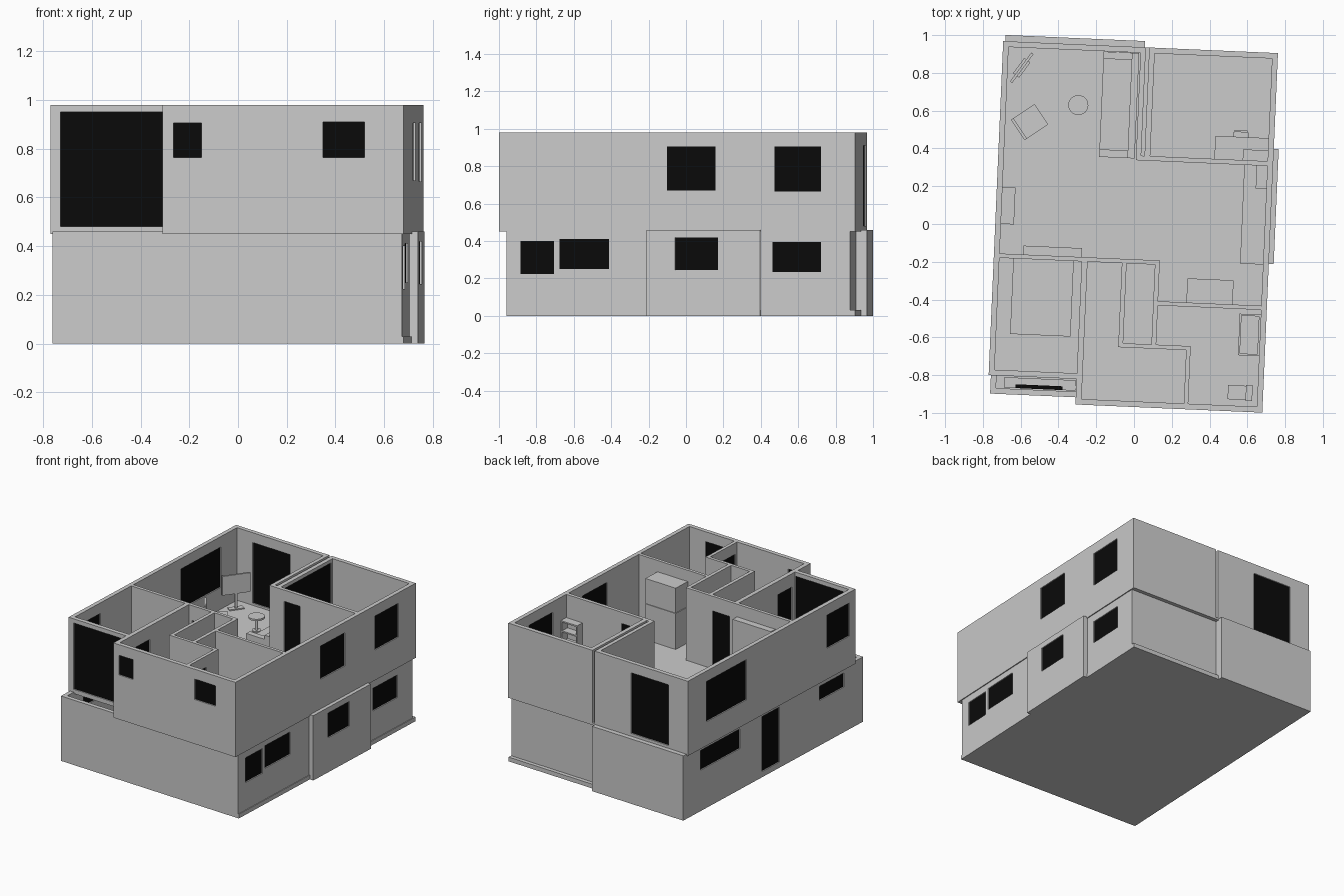
import bpy, bmesh, math
from mathutils import Matrix, Vector

TILT = math.radians(-2.5)          # the whole plan is turned slightly on the grid
black = bpy.data.materials.new("black_glass")
black.diffuse_color = (0.003, 0.003, 0.003, 1)
F = 0.465                          # upper floor level
TOP = 0.98


def finish(name, bm, mat=None):
    bmesh.ops.recalc_face_normals(bm, faces=bm.faces)
    me = bpy.data.meshes.new(name)
    bm.to_mesh(me)
    bm.free()
    ob = bpy.data.objects.new(name, me)
    ob.rotation_euler.z = TILT
    if mat:
        me.materials.append(mat)
    bpy.context.collection.objects.link(ob)
    return ob


def add_box(bm, x0, x1, y0, y1, z0, z1, m=Matrix()):
    c = Vector(((x0 + x1) / 2, (y0 + y1) / 2, (z0 + z1) / 2))
    s = Matrix.Diagonal((x1 - x0, y1 - y0, z1 - z0, 1))
    bmesh.ops.create_cube(bm, size=1, matrix=m @ Matrix.Translation(c) @ s)


def boxes(name, *parts, mat=None, m=Matrix()):
    bm = bmesh.new()
    for p in parts:
        add_box(bm, *p, m=m)
    return finish(name, bm, mat)


def wall(name, axis, a, b, c0, c1, z0, z1, openings=()):
    """Wall from a to b along an axis, built around recessed black panes."""
    bm, panes = bmesh.new(), bmesh.new()

    def seg(target, p, q, lo, hi, inset=0.0):
        if q - p < 1e-5 or hi - lo < 1e-5:
            return
        t = (c0 + inset, c1 - inset)
        r = (p, q) + t if axis == 'x' else t + (p, q)
        add_box(target, *r, lo, hi)

    cur = a
    for p, q, lo, hi in sorted(openings):
        seg(bm, cur, p, z0, z1)
        seg(bm, p, q, z0, lo)
        seg(bm, p, q, hi, z1)
        seg(panes, p, q, lo, hi, 0.008)
        cur = q
    seg(bm, cur, b, z0, z1)
    finish(name, bm)
    if openings:
        finish(name + "_panes", panes, black)
    else:
        panes.free()


# Ground slab
boxes("ground_slab", (-.722, .72, -.93, .937, 0, .03),
      (-.722, .017, .937, .97, 0, .03), (.72, .748, -.18, .43, 0, .03))

# Lower storey walls
L = (.03, .46)
wall("lower_front_wall", 'x', -.722, .715, -.93, -.90, *L)
wall("lower_left_wall", 'y', -.90, .97, -.722, -.692, *L,
     [(.37, .79, .29, .43), (-.045, .14, .04, .43), (-.73, -.47, .32, .42)])
wall("lower_back_left_wall", 'x', -.692, .017, .935, .97, *L)
wall("lower_back_return", 'y', .88, .935, -.013, .017, *L)
wall("lower_back_right_wall", 'x', .017, .715, .88, .91, *L)
wall("lower_right_wall_front", 'y', -.90, -.18, .685, .715, *L,
     [(-.855, -.675, .225, .40), (-.645, -.38, .25, .41)])
wall("lower_right_wall_back", 'y', .43, .88, .685, .715, *L, [(.495, .755, .235, .395)])
wall("bay_wall", 'y', -.18, .43, .715, .748, *L, [(-.025, .205, .245, .42)])
for i, v in enumerate((-.18, .40)):
    wall(f"bay_return_{i}", 'x', .685, .715, v, v + .03, *L)

# Upper floor slab
boxes("upper_floor", (-.734, .722, -.833, .937, .45, F),
      (-.268, .722, -.968, -.833, .45, F))

# Upper outer walls
U = (F, TOP)
wall("upper_left_wall", 'y', -.803, .907, -.734, -.704, *U,
     [(.316, .74, .62, .905), (-.77, -.533, .67, .905)])
wall("upper_right_wall", 'y', -.938, .907, .692, .722, *U,
     [(-.07, .19, .67, .905), (.505, .755, .665, .905)])
wall("upper_back_left_wall", 'x', -.734, .022, .907, .937, *U, [(-.577, -.275, .48, .91)])
wall("upper_back_right_wall", 'x', .04, .722, .907, .937, *U)
wall("upper_front_wall", 'x', -.268, .722, -.968, -.938, *U,
     [(-.223, -.108, .765, .905), (.392, .562, .765, .91)])
wall("upper_front_left_wall", 'x', -.734, -.268, -.833, -.803, *U, [(-.694, -.27, .48, .95)])

# Upper partitions
wall("party_wall_left", 'y', .338, .907, -.005, .022, *U)
wall("party_wall_right", 'y', .338, .907, .04, .07, *U, [(.40, .895, .48, .955)])
wall("study_front_wall", 'x', .022, .692, .338, .363, *U, [(.115, .245, .47, .90)])
wall("bedroom_back_wall", 'x', -.704, .145, -.21, -.187, *U, [(-.21, -.07, .47, .875)])
wall("bedroom_side_wall", 'y', -.938, -.21, -.268, -.237, *U, [(-.77, -.62, .47, .885)])
wall("closet_left_wall", 'y', -.655, -.21, -.055, -.03, *U)
wall("closet_right_wall", 'y', -.635, -.21, .12, .145, *U)
wall("closet_front_wall", 'x', -.03, .328, -.655, -.633, *U)
wall("bath_back_wall", 'x', .145, .692, -.425, -.403, *U)
wall("bath_side_wall", 'y', -.938, -.655, .305, .328, *U, [(-.92, -.76, .47, .90)])

# Living room: sofa, cabinets
boxes("sofa", (-.20, -.05, .387, .867, F, .54), (-.05, -.012, .347, .905, F, .61),
      (-.20, -.05, .347, .387, F, .58), (-.20, -.05, .867, .905, F, .58))
boxes("tall_media_unit", (-.58, -.27, -.187, -.14, F, .89))
boxes("sideboard", (-.704, -.635, -.03, .165, F, .60))

# Round pedestal table
bm = bmesh.new()
for r, z0, z1 in ((.053, .557, .57), (.010, F, .557), (.03, F, .472)):
    bmesh.ops.create_cone(bm, cap_ends=True, segments=24, radius1=r, radius2=r, depth=z1 - z0,
                          matrix=Matrix.Translation((-.322, .616, (z0 + z1) / 2)))
finish("round_table", bm)

# Turned armchair
m = Matrix.Translation((-.572, .518, F)) @ Matrix.Rotation(math.radians(36), 4, 'Z')
legs = [(x, x + .01, y, y + .01, 0, .06) for x in (-.07, .055) for y in (-.065, .055)]
boxes("armchair", (-.07, .07, -.065, .065, .06, .075), (-.08, -.065, -.065, .065, .06, .17),
      *legs, m=m)

# Turned screen on a stand
m = Matrix.Translation((-.63, .80, F)) @ Matrix.Rotation(math.radians(56), 4, 'Z')
boxes("screen", (-.095, .095, -.007, .007, .11, .245), (-.01, .01, -.005, .005, 0, .11),
      (-.05, .05, -.02, .02, 0, .008), m=m)

# Kitchen
boxes("tall_fridge", (.295, .54, -.403, -.275, F, .72), (.295, .54, -.403, -.275, .724, .90),
      (.30, .535, -.403, -.28, .72, .724))
boxes("kitchen_counter", (.57, .692, -.185, .338, F, .58), (.635, .692, .215, .338, .58, .60))

# Study: desk, shelf, chair
boxes("desk", (.41, .692, .363, .485, .57, .582), (.41, .422, .363, .485, F, .57),
      (.68, .692, .363, .485, F, .57))
boxes("wall_shelf", *[(.56, .692, .363, .42, z, z + .01) for z in (.66, .735, .805)],
      *[(x, x + .01, .363, .42, .66, .815) for x in (.56, .682)])
boxes("desk_chair", (.505, .585, .44, .51, .525, .54), (.51, .58, .51, .52, .54, .62),
      *[(x, x + .01, y, y + .01, F, .525) for x in (.507, .573) for y in (.445, .498)])

# Bedroom and bathroom
boxes("bed", (-.63, -.31, -.61, -.21, F, .55))
boxes("bathtub", (.58, .692, -.67, -.66, F, .56), (.58, .692, -.46, -.45, F, .56),
      (.58, .59, -.66, -.46, F, .56), (.682, .692, -.66, -.46, F, .56),
      (.59, .682, -.66, -.46, F, .49))
boxes("toilet", (.535, .63, -.905, -.83, F, .53), (.63, .665, -.91, -.825, F, .59))

# Dark panel in the open front strip of the lower storey
boxes("strip_panel", (-.59, -.34, -.895, -.875, .25, .41), mat=black)
boxes("strip_cabinet", (-.65, -.27, -.895, -.84, .03, .25))
